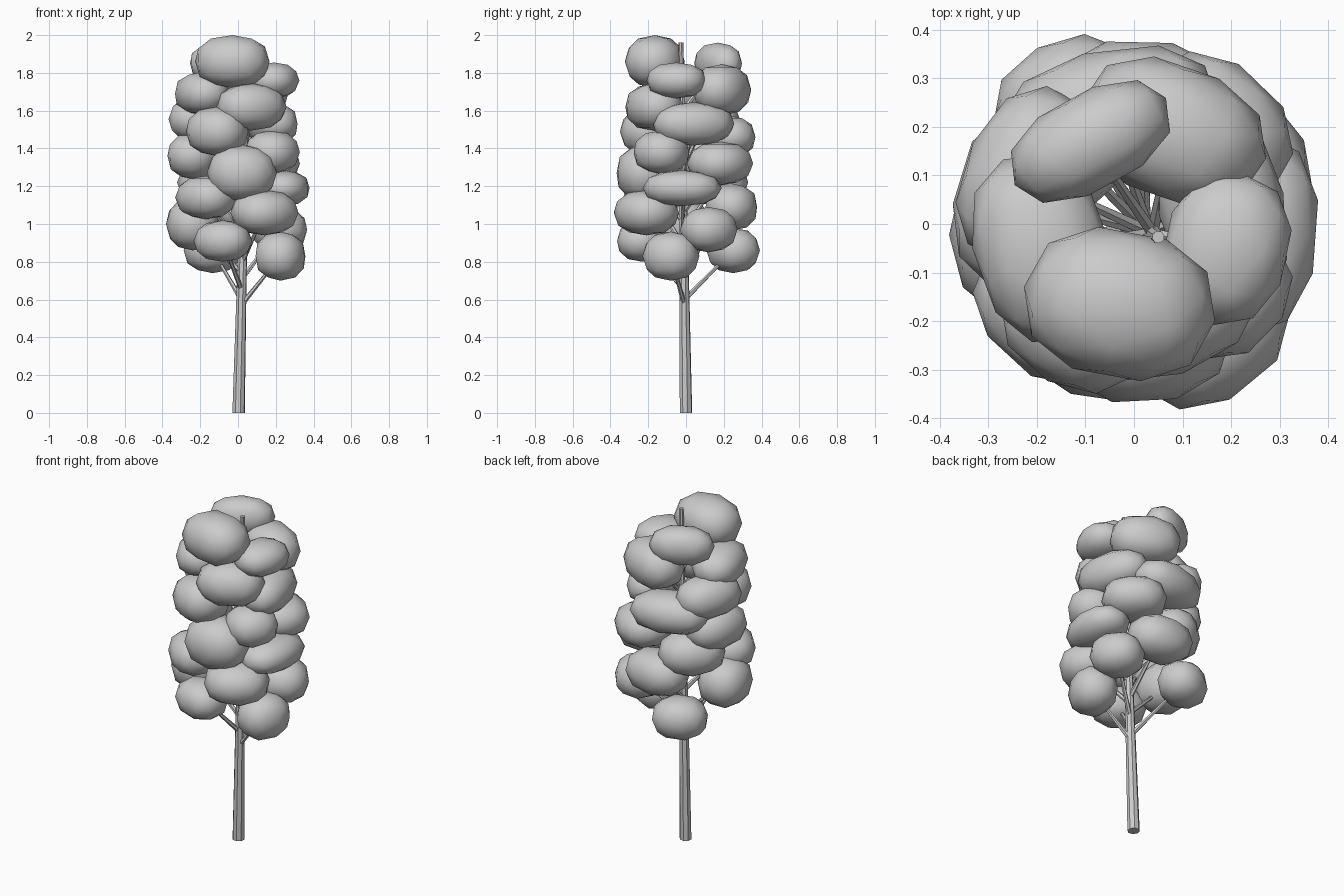
import bpy, math
from mathutils import Vector, Matrix

BASE = Vector((0.003, 0.0, 0.0))
TOP = Vector((0.05, -0.027, 1.96))


def tapered_limb(name, a, b, r1, r2, sides):
    d = b - a
    bpy.ops.mesh.primitive_cone_add(vertices=sides, radius1=r1, radius2=r2, depth=d.length)
    ob = bpy.context.object
    ob.name = name
    rot = d.to_track_quat('Z', 'Y').to_matrix().to_4x4()
    ob.data.transform(Matrix.Translation((a + b) / 2) @ rot)
    bpy.ops.object.shade_smooth_by_angle(angle=math.radians(30))
    return ob


def fuller(c):
    # swells a sphere coordinate slightly toward a rounded box
    return math.copysign(abs(c) ** 0.87, c)


# trunk, with its foot flattened on the ground
trunk = tapered_limb("trunk", BASE, TOP, 0.034, 0.013, 8)
for v in trunk.data.vertices:
    if v.co.z < 0.1:
        v.co.z = 0

# leaf clumps: centre x, y, z, then radial, sideways and vertical half size
clumps = [
    (-.03, -.165, 1.86, .155, .20, .14), (-.09, .17, 1.85, .10, .18, .11),
    (.19, -.05, 1.76, .13, .16, .095), (.08, .19, 1.71, .14, .20, .135),
    (-.19, -.05, 1.69, .14, .20, .115),
    (.07, -.17, 1.62, .14, .19, .125), (-.22, .10, 1.555, .13, .19, .12),
    (.18, .04, 1.53, .13, .22, .115), (-.11, -.19, 1.49, .15, .165, .13),
    (-.05, .22, 1.46, .14, .23, .115), (.18, -.13, 1.38, .14, .145, .115),
    (-.23, .05, 1.36, .14, .19, .125), (.15, .18, 1.32, .16, .18, .115),
    (.02, -.22, 1.27, .15, .185, .15), (-.15, .16, 1.22, .14, .185, .125),
    (.24, -.02, 1.19, .14, .21, .095), (-.17, -.17, 1.14, .14, .17, .115),
    (.02, .24, 1.09, .14, .19, .125), (.14, -.21, 1.06, .16, .18, .12),
    (-.24, -.03, 1.00, .14, .16, .14), (.22, .12, .97, .14, .15, .12),
    (-.08, -.23, .91, .13, .155, .11), (-.135, .25, .86, .13, .155, .12),
    (.225, -.08, .83, .13, .15, .13),
]

for i, (x, y, z, rad, side, up) in enumerate(clumps):
    bpy.ops.mesh.primitive_ico_sphere_add(subdivisions=2, radius=1.0)
    leaf = bpy.context.object
    leaf.name = f"leaf_clump_{i + 1}"
    leaf.data.transform(Matrix.Rotation(i * 1.3, 4, 'Z'))
    for v in leaf.data.vertices:
        v.co = [fuller(c) for c in v.co]
    size = Matrix.Diagonal((rad, side, up, 1))
    turn = Matrix.Rotation(math.atan2(y, x), 4, 'Z')
    leaf.data.transform(Matrix.Translation((x, y, z)) @ turn @ size)
    bpy.ops.object.shade_smooth()

    # branch rising from the trunk into the clump
    start = BASE.lerp(TOP, (z - 0.26) / TOP.z)
    tapered_limb(f"branch_{i + 1}", start, Vector((x, y, z)), 0.014, 0.007, 6)
